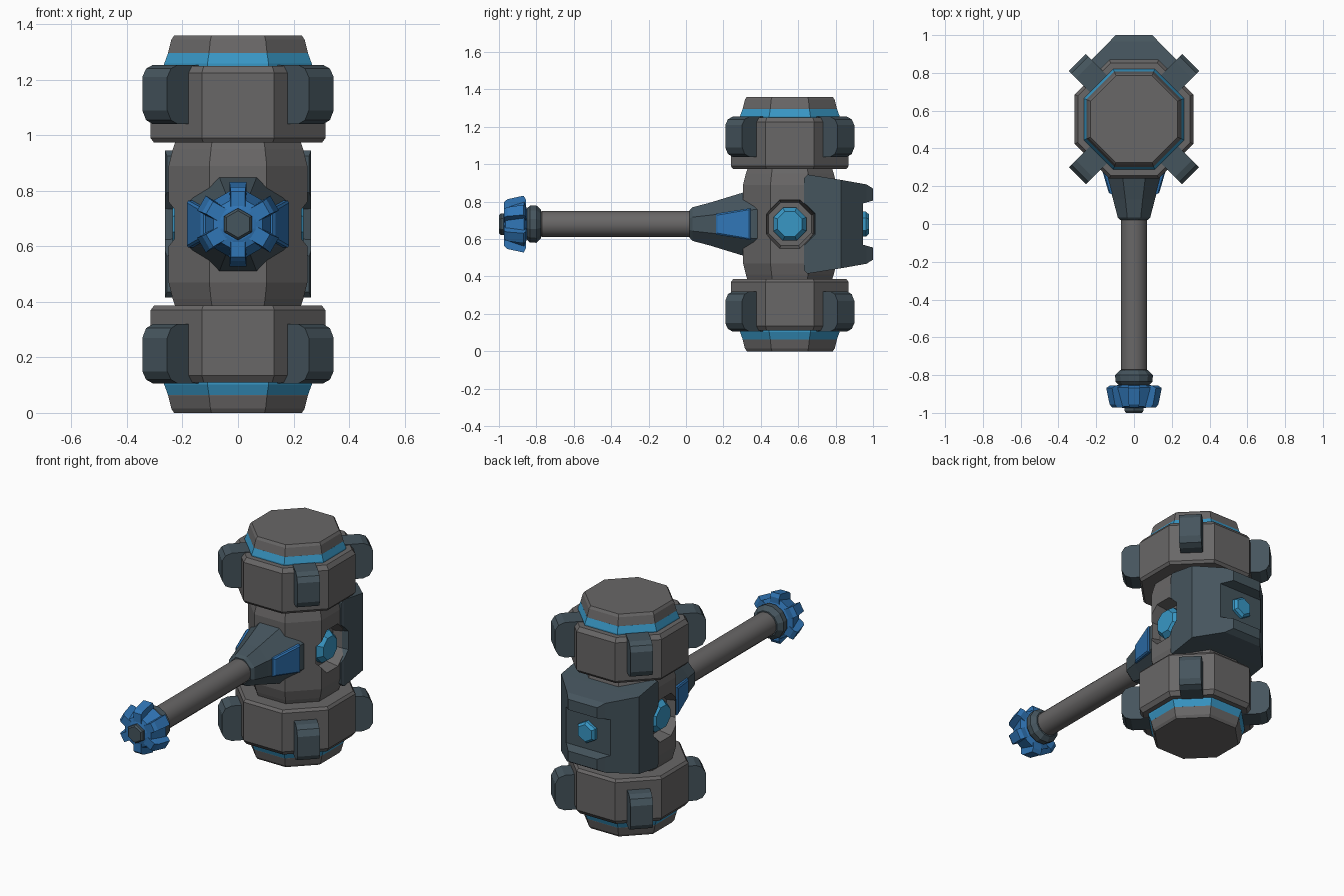
import bpy, bmesh, math
from mathutils import Matrix, Vector

if "Cube" in bpy.data.objects:
    bpy.data.objects.remove(bpy.data.objects["Cube"])

CY, CZ = 0.555, 0.68          # head axis position and mid height


def material(name, rgb):
    m = bpy.data.materials.new(name)
    m.diffuse_color = (*rgb, 1)
    m.use_nodes = True
    m.node_tree.nodes["Principled BSDF"].inputs["Base Color"].default_value = m.diffuse_color
    return m


GREY = material("grey_stone", (0.14, 0.135, 0.135))
SLATE = material("slate", (0.06, 0.09, 0.11))
BLUE = material("blue", (0.03, 0.18, 0.47))
CYAN = material("bright_blue", (0.04, 0.31, 0.56))


def loft(name, rings, mat, matrix=Matrix()):
    """Closed skin through rings that share one point count."""
    bm = bmesh.new()
    vs = [[bm.verts.new(matrix @ Vector(p)) for p in r] for r in rings]
    n = len(vs[0])
    for a, b in zip(vs, vs[1:]):
        for i in range(n):
            j = (i + 1) % n
            bm.faces.new((a[i], a[j], b[j], b[i]))
    bm.faces.new(vs[0])
    bm.faces.new(vs[-1])
    bmesh.ops.recalc_face_normals(bm, faces=bm.faces)
    me = bpy.data.meshes.new(name)
    bm.to_mesh(me)
    bm.free()
    me.materials.append(mat)
    ob = bpy.data.objects.new(name, me)
    bpy.context.collection.objects.link(ob)
    return ob


def lathe(name, profile, n, mat, matrix, turn=0.5):
    """Profile of (flat-to-centre radius, height) spun into an n-sided solid."""
    k = 1 / math.cos(math.pi / n)
    rings = [[(r * k * math.cos(2 * math.pi * (i + turn) / n),
               r * k * math.sin(2 * math.pi * (i + turn) / n), h)
              for i in range(n)] for r, h in profile]
    return loft(name, rings, mat, matrix)


def cut(target, cutter):
    mod = target.modifiers.new("cut", 'BOOLEAN')
    mod.operation, mod.solver, mod.object = 'DIFFERENCE', 'EXACT', cutter
    bpy.context.view_layer.objects.active = target
    bpy.ops.object.modifier_apply(modifier=mod.name)
    bpy.data.objects.remove(cutter)


def smooth(ob, deg):
    bpy.ops.object.select_all(action='DESELECT')
    ob.select_set(True)
    bpy.context.view_layer.objects.active = ob
    bpy.ops.object.shade_smooth_by_angle(angle=math.radians(deg))


HEAD = Matrix.Translation((0, CY, CZ))
ALONG_Y = Matrix.Translation((0, 0, CZ)) @ Matrix.Rotation(-math.pi / 2, 4, 'X')

# Head core
body = lathe("head_core", [(0.225, -0.30), (0.235, -0.27), (0.25, -0.21), (0.25, 0.21),
                           (0.235, 0.27), (0.225, 0.30)], 8, GREY, HEAD)

# Wrapped back plate: rectangles (half width, y, half height) along y
plate = loft("back_plate", [[(-x, y, CZ - h), (x, y, CZ - h), (x, y, CZ + h), (-x, y, CZ + h)]
                            for x, y, h in [(0.256, 0.63, 0.245), (0.263, 0.65, 0.265),
                                            (0.263, 0.83, 0.236), (0.13, 0.965, 0.212),
                                            (0.098, 1.0, 0.19)]], SLATE)
notch = loft("notch_cutter", [[(-0.3, y, CZ - h), (0.3, y, CZ - h), (0.3, y, CZ + h), (-0.3, y, CZ + h)]
                              for y, h in [(0.945, 0.11), (1.05, 0.14)]], SLATE)
cut(plate, notch)
lathe("back_gem", [(0.058, 0.92), (0.058, 0.962), (0.045, 0.978)], 6, CYAN, ALONG_Y)

# Side sockets with gems
for s, side in ((1, "right"), (-1, "left")):
    m = Matrix.Translation((0, CY, CZ)) @ Matrix.Rotation(s * math.pi / 2, 4, 'Y')
    for target, grow in ((body, 0), (plate, 0.003)):
        cut(target, lathe("socket_cutter", [(0.115 + grow, 0.175 - grow), (0.14 + grow, 0.30)], 8, GREY, m))
    lathe(side + "_gem", [(0.088, 0.15), (0.088, 0.205), (0.066, 0.236)], 8, CYAN, m)

# Striking ends, mirrored up and down
pad = [(0.26, 0.574), (0.37, 0.574), (0.405, 0.56), (0.424, 0.53), (0.424, 0.41),
       (0.405, 0.375), (0.37, 0.36), (0.26, 0.36)]
for s, end in ((1, "top"), (-1, "bottom")):
    m = HEAD @ Matrix.Diagonal((1, 1, s, 1))
    lathe(end + "_collar", [(0.2, 0.294), (0.303, 0.294), (0.315, 0.31), (0.315, 0.545),
                            (0.297, 0.57), (0.2, 0.57)], 8, GREY, m)
    lathe(end + "_glow_band", [(0.266, 0.55), (0.266, 0.578), (0.252, 0.616)], 8, CYAN, m)
    lathe(end + "_cap", [(0.25, 0.60), (0.252, 0.617), (0.24, 0.665), (0.23, 0.68)], 8, GREY, m)
    for i in range(4):
        r = m @ Matrix.Rotation(math.pi / 4 + i * math.pi / 2, 4, 'Z')
        loft(f"{end}_pad_{i + 1}", [[(x, t, z) for x, z in pad] for t in (-0.0635, 0.0635)], SLATE, r)

# Handle mount with side panels
mount = ALONG_Y @ Matrix.Diagonal((0.96, 1, 1, 1))
lathe("handle_mount", [(0.075, 0.02), (0.09, 0.035), (0.115, 0.13), (0.187, 0.365),
                       (0.187, 0.42)], 8, SLATE, mount)
for s, side in ((1, "right"), (-1, "left")):
    rings = []
    for lift, inset in ((-0.02, 0), (0.006, 0), (0.013, 0.008)):
        ring = []
        for y, h in ((0.16 + inset, 0.056 - inset), (0.345 - inset, 0.085 - inset)):
            x = s * ((0.115 + 0.305 * (y - 0.13)) * 0.96 + lift)
            pair = [(x, y, CZ - h), (x, y, CZ + h)]
            ring += pair if y < 0.25 else pair[::-1]
        rings.append(ring)
    loft(side + "_mount_panel", rings, BLUE)

# Handle shaft
shaft = lathe("handle", [(0.055, -0.785), (0.07, -0.77), (0.07, 0.05)], 16, GREY, ALONG_Y)
smooth(shaft, 30)

# Pommel: ring, crown, prongs and tip
lathe("pommel_ring", [(0.075, -0.86), (0.098, -0.835), (0.1, -0.80), (0.075, -0.774)], 12, SLATE, ALONG_Y)
lathe("pommel_crown", [(0.055, -0.975), (0.088, -0.965), (0.118, -0.865), (0.08, -0.85)], 12, BLUE, ALONG_Y)
for i in range(6):
    m = ALONG_Y @ Matrix.Rotation(math.pi / 6 + i * math.pi / 3, 4, 'Z')
    loft(f"pommel_prong_{i + 1}", [[(0.06, -w, h), (r, -w, h), (r, w, h), (0.06, w, h)]
                                   for r, w, h in [(0.118, 0.026, -0.972), (0.133, 0.028, -0.955),
                                                   (0.152, 0.031, -0.868), (0.13, 0.031, -0.856)]], BLUE, m)
lathe("pommel_tip", [(0.042, -1.0), (0.05, -0.99), (0.05, -0.94)], 6, SLATE, ALONG_Y, 0.5)
